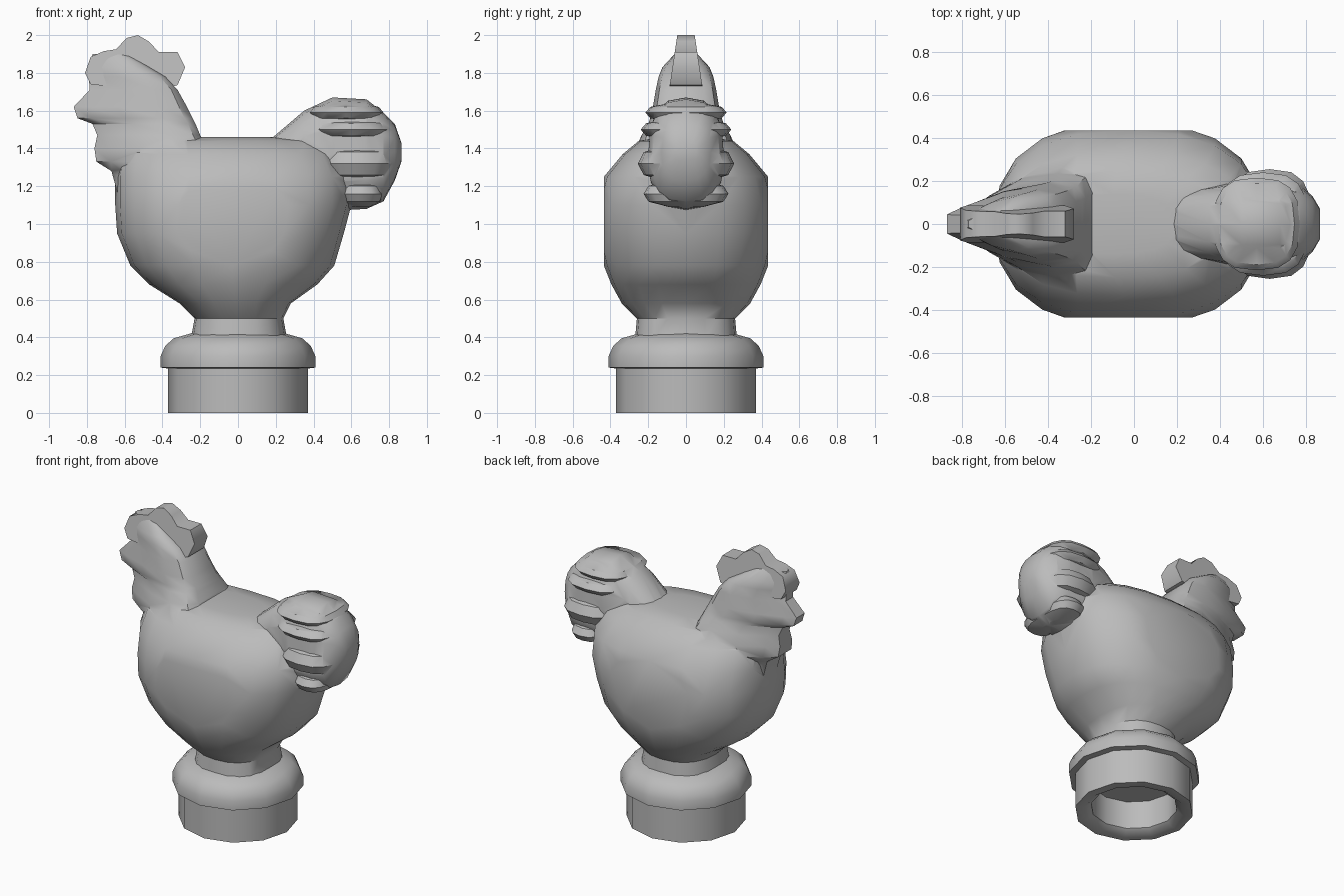
import bpy, bmesh, math
from mathutils import Vector

if "Cube" in bpy.data.objects:
    bpy.data.objects.remove(bpy.data.objects["Cube"])

grey = bpy.data.materials.new("plain_grey")
grey.use_nodes = True
grey.diffuse_color = (0.5, 0.5, 0.5, 1)
grey.node_tree.nodes["Principled BSDF"].inputs["Base Color"].default_value = (0.5, 0.5, 0.5, 1)


def finish(name, bm):
    bmesh.ops.recalc_face_normals(bm, faces=bm.faces)
    mesh = bpy.data.meshes.new(name)
    bm.to_mesh(mesh)
    bm.free()
    mesh.materials.append(grey)
    ob = bpy.data.objects.new(name, mesh)
    bpy.context.collection.objects.link(ob)
    return ob


def activate(ob):
    bpy.ops.object.select_all(action="DESELECT")
    ob.select_set(True)
    bpy.context.view_layer.objects.active = ob


def smooth(ob, angle):
    activate(ob)
    bpy.ops.object.shade_smooth_by_angle(angle=math.radians(angle))


def skin(rings, capped=True):
    """Bridge equal rings of points into a closed skin."""
    bm = bmesh.new()
    rows = [[bm.verts.new(p) for p in ring] for ring in rings]
    n = len(rows[0])
    for a, b in zip(rows, rows[1:]):
        for i in range(n):
            j = (i + 1) % n
            bm.faces.new((a[i], a[j], b[j], b[i]))
    if capped:
        bm.faces.new(rows[0])
        bm.faces.new(rows[-1])
    return bm


def rounded(n, power):
    """Unit superellipse."""
    pts = []
    for i in range(n):
        a = 2 * math.pi * i / n
        c, s = math.cos(a), math.sin(a)
        pts.append((math.copysign(abs(c) ** (2 / power), c),
                    math.copysign(abs(s) ** (2 / power), s)))
    return pts


# Body: stacked sections (height, front, back, half width)
body_sections = [
    (0.39, -0.25, 0.26, 0.27), (0.50, -0.23, 0.24, 0.26), (0.58, -0.31, 0.28, 0.34),
    (0.68, -0.47, 0.42, 0.395), (0.78, -0.57, 0.51, 0.435), (0.95, -0.64, 0.56, 0.475),
    (1.10, -0.65, 0.60, 0.475), (1.25, -0.65, 0.60, 0.435), (1.37, -0.63, 0.54, 0.335),
    (1.44, -0.58, 0.42, 0.25), (1.46, -0.40, 0.20, 0.14)]
rings = [[((x0 + x1) / 2 + u * (x1 - x0) / 2, v * w, z) for u, v in rounded(20, 2.4)]
         for z, x0, x1, w in body_sections]
bm = skin(rings)
for side in (-1, 1):  # flat wing patches
    cut = bmesh.ops.bisect_plane(bm, geom=bm.verts[:] + bm.edges[:] + bm.faces[:],
                                 plane_co=(0, side * 0.435, 0), plane_no=(0, side, 0),
                                 clear_outer=True)
    bmesh.ops.holes_fill(bm, edges=[e for e in bm.edges if e.is_boundary])
body = finish("body", bm)

# Neck and head: wedge sections, narrow at the beak and broad at the nape
neck_sections = [
    (1.10, -0.62, -0.10, 0.28), (1.28, -0.67, -0.10, 0.31), (1.33, -0.75, -0.12, 0.29),
    (1.40, -0.76, -0.16, 0.265), (1.47, -0.745, -0.20, 0.235), (1.53, -0.77, -0.225, 0.20),
    (1.56, -0.85, -0.24, 0.19), (1.62, -0.87, -0.27, 0.175), (1.71, -0.785, -0.32, 0.16),
    (1.78, -0.79, -0.385, 0.145), (1.83, -0.79, -0.47, 0.125), (1.90, -0.77, -0.58, 0.06)]
half = [(0, 0.25), (0.12, 0.45), (0.4, 0.8), (0.72, 1), (0.93, 0.88), (1, 0.6)]
wedge = half + [(t, -w) for t, w in reversed(half)]
neck = finish("neck", skin([[(x0 + t * (x1 - x0), k * w, z) for t, k in wedge]
                            for z, x0, x1, w in neck_sections]))

# Tail: sections along x (x, bottom, top, half width)
tail_sections = [
    (0.00, 1.20, 1.44, 0.16), (0.18, 1.10, 1.455, 0.15), (0.35, 1.08, 1.60, 0.175),
    (0.50, 1.07, 1.67, 0.20), (0.68, 1.08, 1.66, 0.20), (0.77, 1.12, 1.59, 0.18),
    (0.83, 1.23, 1.53, 0.13), (0.865, 1.33, 1.43, 0.07)]
tail = finish("tail", skin([[(x, u * w, (z0 + z1) / 2 + v * (z1 - z0) / 2)
                             for u, v in rounded(16, 2.6)]
                            for x, z0, z1, w in tail_sections]))

# Tail feathers: flattened lobes showing on both sides (x, height, three radii)
feathers = []
for x, z, rx, ry, rz in [(0.57, 1.59, 0.20, 0.215, 0.05), (0.60, 1.50, 0.21, 0.24, 0.055),
                         (0.63, 1.32, 0.20, 0.255, 0.10), (0.65, 1.16, 0.12, 0.225, 0.07)]:
    layers = [(-1, 0.4), (-0.6, 0.88), (0, 1), (0.6, 0.88), (1, 0.4)]
    feathers.append(finish("tail_feather", skin(
        [[(x + u * rx * k, v * ry * k, z + h * rz) for u, v in rounded(16, 2.8)]
         for h, k in layers])))

# Merge the bird into one clean surface
for part in [neck, tail] + feathers:
    mod = body.modifiers.new("join", "BOOLEAN")
    mod.operation = "UNION"
    mod.solver = "EXACT"
    mod.object = part
    activate(body)
    bpy.ops.object.modifier_apply(modifier=mod.name)
    bpy.data.objects.remove(part)
smooth(body, 38)

# Comb: scalloped outline, thinner towards the top
outline = [(-0.78, 1.74), (-0.81, 1.80), (-0.78, 1.885), (-0.71, 1.915), (-0.645, 1.925),
           (-0.59, 1.985), (-0.53, 2.0), (-0.47, 1.965), (-0.42, 1.91), (-0.32, 1.91),
           (-0.28, 1.83), (-0.32, 1.735), (-0.45, 1.70)]
comb = finish("comb", skin([[(x, s * (0.085 - (z - 1.74) * 0.15), z) for x, z in outline]
                            for s in (-1, 1)]))
smooth(comb, 50)

# Base: turned collar and hollow plug
profile = [(0.27, 0.22), (0.27, 0.03), (0.31, 0.0), (0.37, 0.0), (0.37, 0.235), (0.41, 0.24),
           (0.41, 0.30), (0.385, 0.355), (0.34, 0.395), (0.27, 0.415), (0.22, 0.43)]
angles = [2 * math.pi * i / 12 for i in range(12)]
base = finish("base", skin([[(r * math.cos(a), r * math.sin(a), z) for a in angles]
                            for r, z in profile]))
smooth(base, 40)
